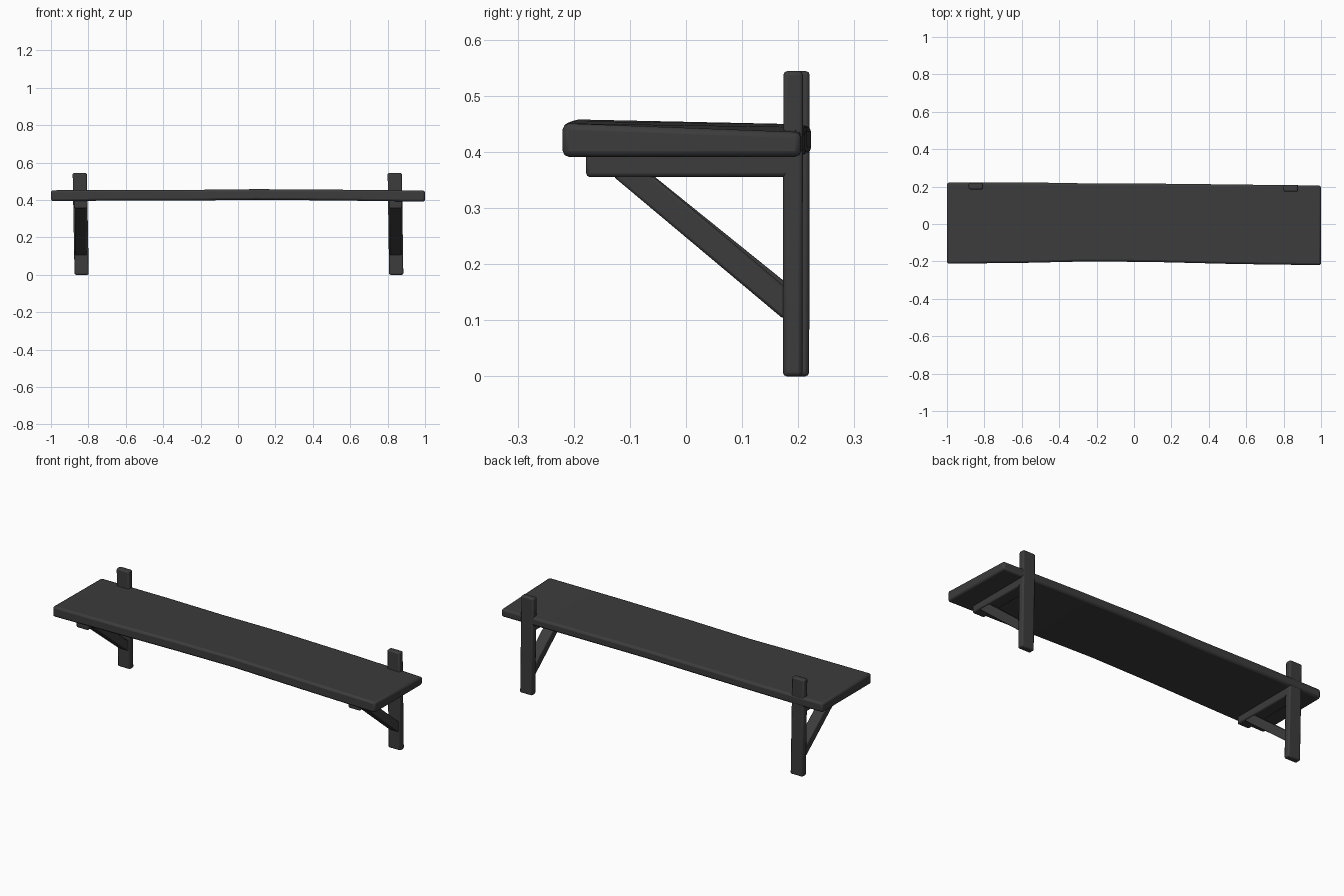
import bpy, bmesh
from mathutils import Vector

cube = bpy.data.objects.get("Cube")
if cube:
    bpy.data.objects.remove(cube, do_unlink=True)

# Single dark wood colour
wood = bpy.data.materials.new("dark_charcoal_wood")
wood.use_nodes = True
wood.diffuse_color = (0.045, 0.045, 0.045, 1)
bsdf = wood.node_tree.nodes["Principled BSDF"]
bsdf.inputs["Base Color"].default_value = wood.diffuse_color
bsdf.inputs["Roughness"].default_value = 0.8


def loft(name, sections, bevel):
    """Skin a row of four-cornered sections into a softly bevelled plank."""
    bm = bmesh.new()
    rings = [[bm.verts.new(p) for p in s] for s in sections]
    for a, b in zip(rings, rings[1:]):
        for i in range(4):
            j = (i + 1) % 4
            bm.faces.new((a[i], a[j], b[j], b[i]))
    bm.faces.new(rings[0])
    bm.faces.new(rings[-1])
    bmesh.ops.recalc_face_normals(bm, faces=bm.faces)
    mesh = bpy.data.meshes.new(name)
    bm.to_mesh(mesh)
    bm.free()
    obj = bpy.data.objects.new(name, mesh)
    bpy.context.collection.objects.link(obj)
    mesh.materials.append(wood)
    mod = obj.modifiers.new("worn_edges", "BEVEL")
    mod.width = bevel
    mod.segments = 2
    mod.limit_method = "ANGLE"
    mod.angle_limit = 0.6
    bpy.ops.object.select_all(action="DESELECT")
    obj.select_set(True)
    bpy.context.view_layer.objects.active = obj
    bpy.ops.object.shade_smooth_by_angle(angle=0.7)
    return obj


def beam(name, start, end, width, side, bevel=0.007):
    """Straight beam; side is the half-thickness direction in the y-z plane."""
    half, side = Vector((width / 2, 0, 0)), Vector(side)
    ends = [Vector(start), Vector(end)]
    return loft(name, [[p - half - side, p + half - side,
                        p + half + side, p - half + side] for p in ends], bevel)


# Warped shelf board: x, front y, back y, bottom z, front top z, back top z
stations = [(-1.0, -0.212, 0.222, 0.394, 0.452, 0.447),
            (-0.6, -0.208, 0.223, 0.397, 0.453, 0.447),
            (-0.25, -0.20, 0.217, 0.397, 0.454, 0.447),
            (0.1, -0.203, 0.216, 0.401, 0.458, 0.449),
            (0.55, -0.214, 0.211, 0.397, 0.455, 0.444),
            (1.0, -0.22, 0.205, 0.391, 0.451, 0.435)]
loft("shelf_board", [[(x, f, lo), (x, b, lo), (x, b, tb), (x, f, tf)]
                     for x, f, b, lo, tf, tb in stations], 0.011)

# Brackets: upright, arm under the board and diagonal brace
for label, x_top, x_low, y in (("right", -0.846, -0.836, 0.203),
                               ("left", 0.838, 0.846, 0.191)):
    beam(label + "_upright", (x_low, y - 0.001, 0), (x_top, y, 0.544),
         0.076, (0, 0.0175, 0))
    x = (x_top + x_low) / 2
    beam(label + "_arm", (x, -0.178, 0.377), (x, y, 0.377),
         0.072, (0, 0, 0.022))
    beam(label + "_brace", (x, -0.115, 0.374), (x, y - 0.003, 0.12),
         0.062, (0, 0.0145, 0.0178), 0.005)
